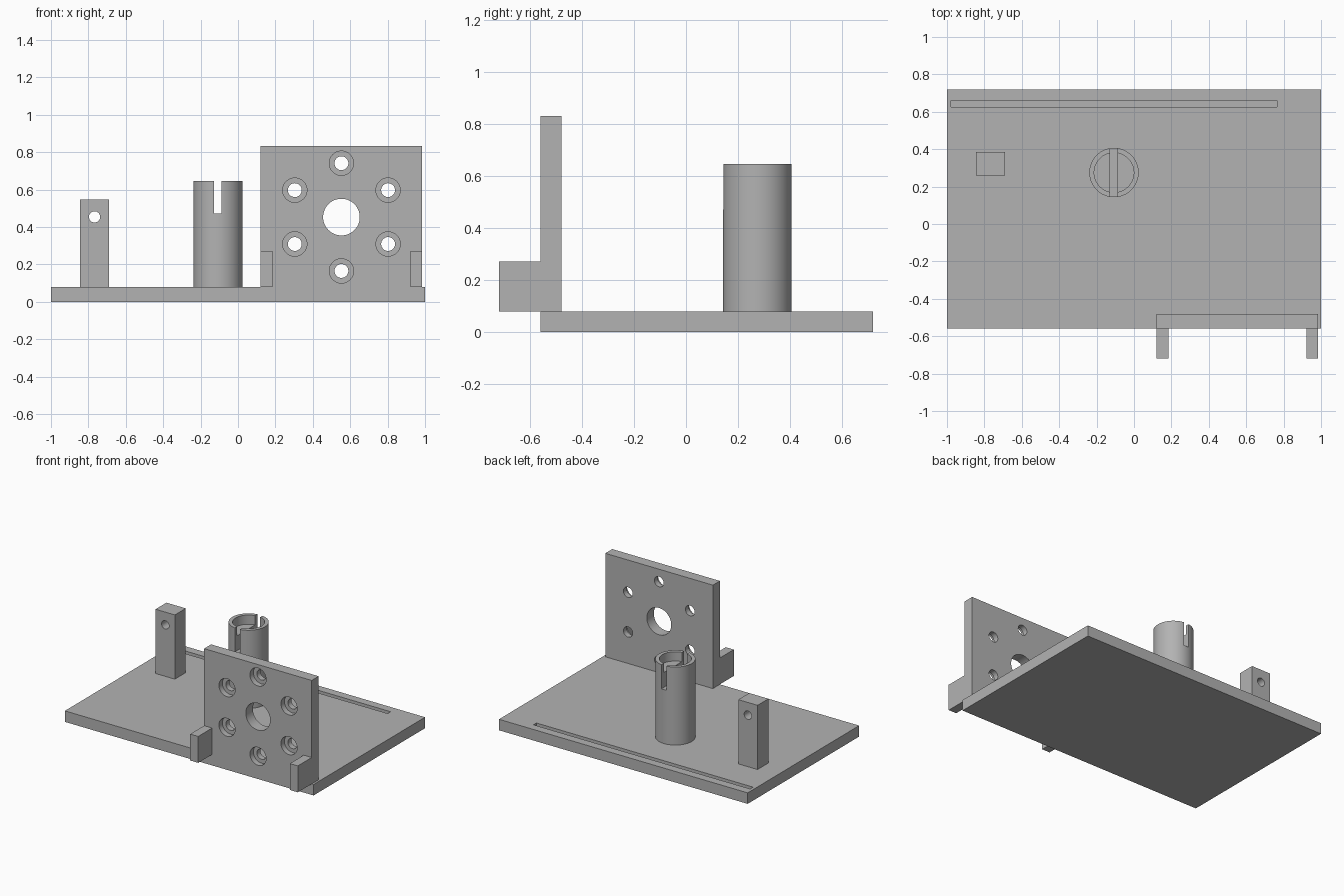
import bpy
from math import radians, sin, cos, pi

default = bpy.data.objects.get("Cube")
if default:
    bpy.data.objects.remove(default, do_unlink=True)

grey = bpy.data.materials.new("plain grey")
grey.use_nodes = True
grey.diffuse_color = (0.45, 0.45, 0.45, 1)
grey.node_tree.nodes["Principled BSDF"].inputs["Base Color"].default_value = (0.45, 0.45, 0.45, 1)


def box(name, x, y, z):
    """Box from (min, max) pairs."""
    bpy.ops.mesh.primitive_cube_add(size=1, location=[sum(p) / 2 for p in (x, y, z)])
    ob = bpy.context.object
    ob.name = name
    ob.scale = [p[1] - p[0] for p in (x, y, z)]
    bpy.ops.object.transform_apply(location=False, rotation=False, scale=True)
    ob.data.materials.append(grey)
    return ob


def upright(name, x, y, r, z):
    """Vertical cylinder."""
    bpy.ops.mesh.primitive_cylinder_add(vertices=64, radius=r, depth=z[1] - z[0],
                                        location=(x, y, sum(z) / 2))
    ob = bpy.context.object
    ob.name = name
    ob.data.materials.append(grey)
    return ob


def drill(x, z, r, y):
    """Cutter running front to back."""
    bpy.ops.mesh.primitive_cylinder_add(vertices=48, radius=r, depth=y[1] - y[0],
                                        location=(x, sum(y) / 2, z),
                                        rotation=(radians(90), 0, 0))
    ob = bpy.context.object
    ob.name = "drill"
    ob.data.materials.append(grey)
    return ob


def combine(target, others, operation="DIFFERENCE"):
    """Apply booleans in turn, then drop the helper objects."""
    bpy.context.view_layer.objects.active = target
    for other in others:
        mod = target.modifiers.new("boolean", "BOOLEAN")
        mod.operation = operation
        mod.solver = "EXACT"
        mod.object = other
        bpy.ops.object.modifier_apply(modifier=mod.name)
        bpy.data.objects.remove(other, do_unlink=True)


def smooth(ob):
    bpy.ops.object.select_all(action="DESELECT")
    ob.select_set(True)
    bpy.context.view_layer.objects.active = ob
    bpy.ops.object.shade_smooth_by_angle(angle=radians(30))


# Base with a shallow groove along the back
base = box("base_plate", (-1, 1), (-0.56, 0.72), (0, 0.08))
combine(base, [box("groove", (-0.978, 0.765), (0.626, 0.66), (0.04, 0.2))])

# Upright mounting plate with bored centre and six counterbored holes
front, back = -0.56, -0.48
plate = box("mounting_plate", (0.12, 0.985), (front, back), (0.08, 0.832))
cx, cz, ring = 0.553, 0.453, 0.288
cutters = [drill(cx, cz, 0.098, (front - 0.1, back + 0.1))]
for i in range(6):
    a = pi / 2 + i * pi / 3
    hx, hz = cx + ring * cos(a), cz + ring * sin(a)
    cutters.append(drill(hx, hz, 0.037, (front - 0.1, back + 0.1)))
    cutters.append(drill(hx, hz, 0.065, (front - 0.1, front + 0.04)))
combine(plate, cutters)
smooth(plate)

# Feet projecting forward from the plate
for name, x in (("right_foot", (0.12, 0.184)), ("left_foot", (0.921, 0.985))):
    box(name, x, (-0.72, front), (0.08, 0.272))

# Round column with a shallow cup and a cross slot
px, py = -0.107, 0.275
column = upright("slotted_column", px, py, 0.132, (0.08, 0.647))
combine(column, [
    upright("cup", px, py, 0.106, (0.58, 0.8)),
    box("slot", (px - 0.02, px + 0.02), (py - 0.3, py + 0.3), (0.472, 0.8)),
])
smooth(column)

# Square post with a cross hole
post = box("square_post", (-0.845, -0.69), (0.26, 0.385), (0.08, 0.547))
combine(post, [drill(-0.767, 0.454, 0.03, (0.1, 0.6))])
smooth(post)
